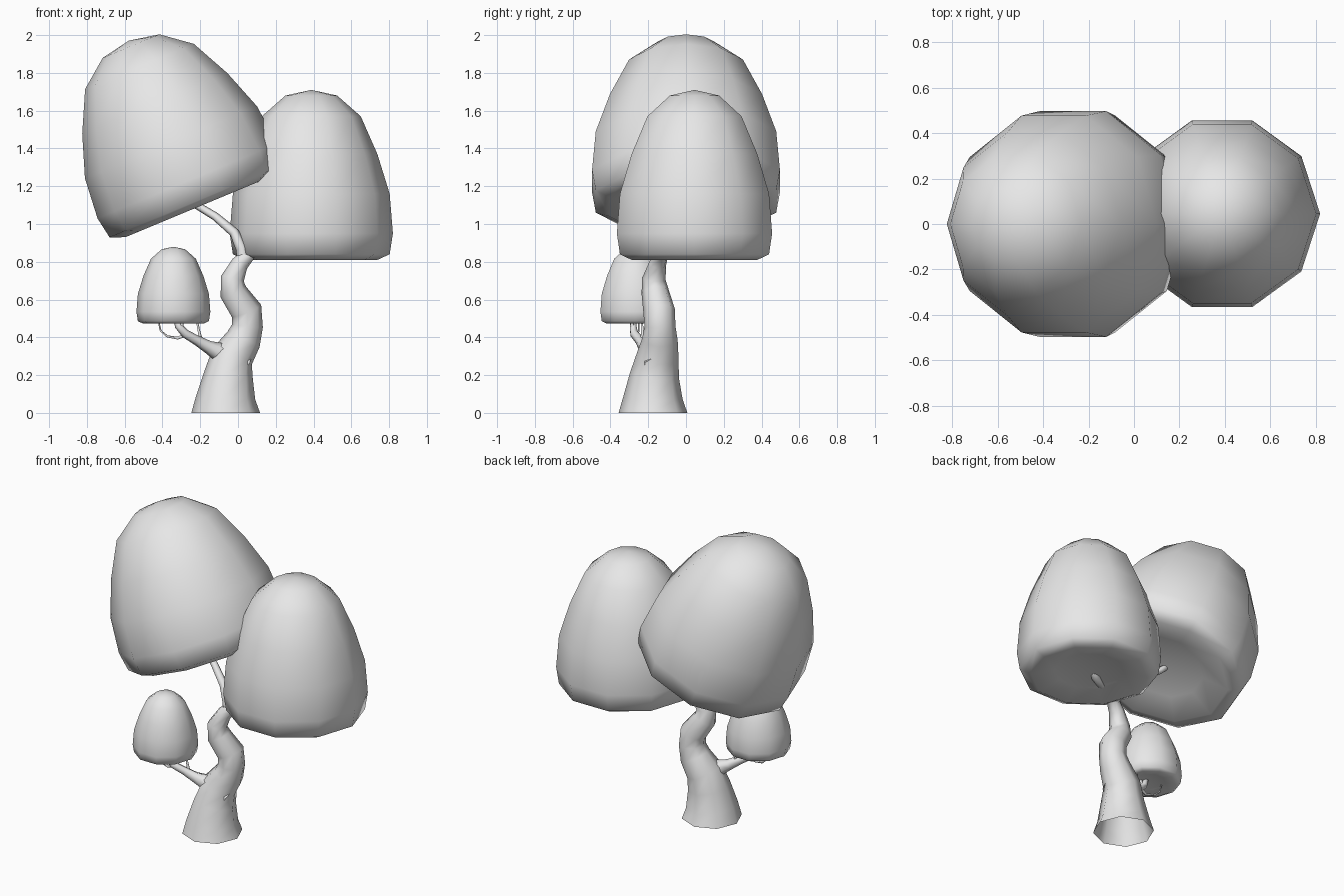
import bpy, bmesh, math
from mathutils import Vector, Matrix

cube = bpy.data.objects.get("Cube")
if cube:
    bpy.data.objects.remove(cube, do_unlink=True)

# One plain grey for the whole tree
grey = bpy.data.materials.new("plain grey")
grey.use_nodes = True
grey.diffuse_color = (0.8, 0.8, 0.8, 1)
grey.node_tree.nodes["Principled BSDF"].inputs["Base Color"].default_value = (0.8, 0.8, 0.8, 1)


def finish(bm, name):
    bmesh.ops.recalc_face_normals(bm, faces=bm.faces[:])
    for face in bm.faces:
        face.smooth = True
    mesh = bpy.data.meshes.new(name)
    bm.to_mesh(mesh)
    bm.free()
    mesh.materials.append(grey)
    obj = bpy.data.objects.new(name, mesh)
    bpy.context.scene.collection.objects.link(obj)


def bridge(bm, rings):
    for a, b in zip(rings, rings[1:]):
        n = len(a)
        for i in range(n):
            j = (i + 1) % n
            bm.faces.new((a[i], a[j], b[j], b[i]))


def fan(bm, ring, tip):
    for i in range(len(ring)):
        bm.faces.new((ring[i], ring[(i + 1) % len(ring)], tip))


# Crown outline as (radius, height) rings, starting inside the dished underside
DOME = [(0.21, 0.035), (0.35, 0), (0.415, 0.03), (0.432, 0.14), (0.415, 0.35),
        (0.35, 0.56), (0.262, 0.76), (0.137, 0.87)]


def canopy(name, place, scale, tilt=0.0, sides=10):
    bm = bmesh.new()
    rings = [[bm.verts.new((r * math.cos(math.tau * i / sides),
                            r * math.sin(math.tau * i / sides), h))
              for i in range(sides)] for r, h in DOME]
    bridge(bm, rings)
    fan(bm, rings[0], bm.verts.new((0, 0, 0.05)))
    fan(bm, rings[-1], bm.verts.new((0, 0, 0.9)))
    bm.transform(Matrix.LocRotScale(Vector(place), Matrix.Rotation(tilt, 3, 'Y'), Vector(scale)))
    finish(bm, name)


def limb(name, path, sides=8):
    """Tapered tube through (x, y, z, radius) points; the start stays open."""
    bm = bmesh.new()
    pts = [Vector(p[:3]) for p in path]
    rings = []
    for k, p in enumerate(pts):
        along = (pts[min(k + 1, len(pts) - 1)] - pts[max(k - 1, 0)]).normalized()
        u = Vector((0, 1, 0)).cross(along).normalized()
        v = along.cross(u)
        r = path[k][3]
        rings.append([bm.verts.new(p + r * (u * math.cos(math.tau * i / sides)
                                            + v * math.sin(math.tau * i / sides)))
                      for i in range(sides)])
    bridge(bm, rings)
    fan(bm, rings[-1], bm.verts.new(pts[-1]))
    finish(bm, name)


# Crowns
canopy("left_canopy", (0.388, 0.045, 0.81), (1, 1, 1))
canopy("small_canopy", (-0.342, -0.267, 0.472), (0.453, 0.453, 0.453))
canopy("large_canopy", (-0.212, 0, 1.09), (1.19, 1.21, 1.06), tilt=math.radians(-22.6))

# Crooked trunk, bending into the left crown
limb("trunk", [(-0.065, -0.175, 0, 0.182), (-0.065, -0.175, 0.08, 0.157),
               (-0.05, -0.167, 0.2, 0.13), (-0.03, -0.15, 0.3, 0.112),
               (0.03, -0.138, 0.39, 0.094), (0.05, -0.138, 0.46, 0.082),
               (0.045, -0.142, 0.54, 0.084), (-0.025, -0.163, 0.64, 0.073),
               (-0.03, -0.17, 0.71, 0.062), (0.01, -0.15, 0.79, 0.046),
               (0.07, -0.125, 0.85, 0.036), (0.18, -0.07, 0.87, 0.03),
               (0.3, 0.0, 0.855, 0.027), (0.37, 0.04, 0.92, 0.02)])

# Branches to the other crowns
limb("large_branch", [(0.03, -0.14, 0.8, 0.035), (0.02, -0.14, 0.87, 0.032),
                      (-0.02, -0.12, 0.955, 0.026), (-0.12, -0.07, 1.04, 0.022),
                      (-0.22, -0.02, 1.1, 0.02), (-0.33, 0, 1.2, 0.015)], 6)
limb("small_branch", [(0.03, -0.15, 0.24, 0.08), (-0.04, -0.165, 0.29, 0.072),
                      (-0.105, -0.195, 0.325, 0.05), (-0.16, -0.22, 0.35, 0.034),
                      (-0.22, -0.245, 0.385, 0.026), (-0.28, -0.275, 0.42, 0.023),
                      (-0.315, -0.28, 0.46, 0.02), (-0.33, -0.27, 0.53, 0.014)], 6)

# Thin twigs below the small crown
limb("outer_twig", [(-0.27, -0.265, 0.415, 0.012), (-0.32, -0.27, 0.395, 0.008),
                    (-0.375, -0.26, 0.405, 0.006), (-0.41, -0.25, 0.435, 0.005),
                    (-0.425, -0.25, 0.5, 0.004)], 5)
limb("inner_twig", [(-0.19, -0.235, 0.37, 0.012), (-0.205, -0.23, 0.42, 0.008),
                    (-0.22, -0.235, 0.5, 0.005)], 5)
limb("middle_twig", [(-0.28, -0.27, 0.42, 0.014), (-0.3, -0.285, 0.46, 0.01),
                     (-0.29, -0.29, 0.52, 0.007)], 5)
